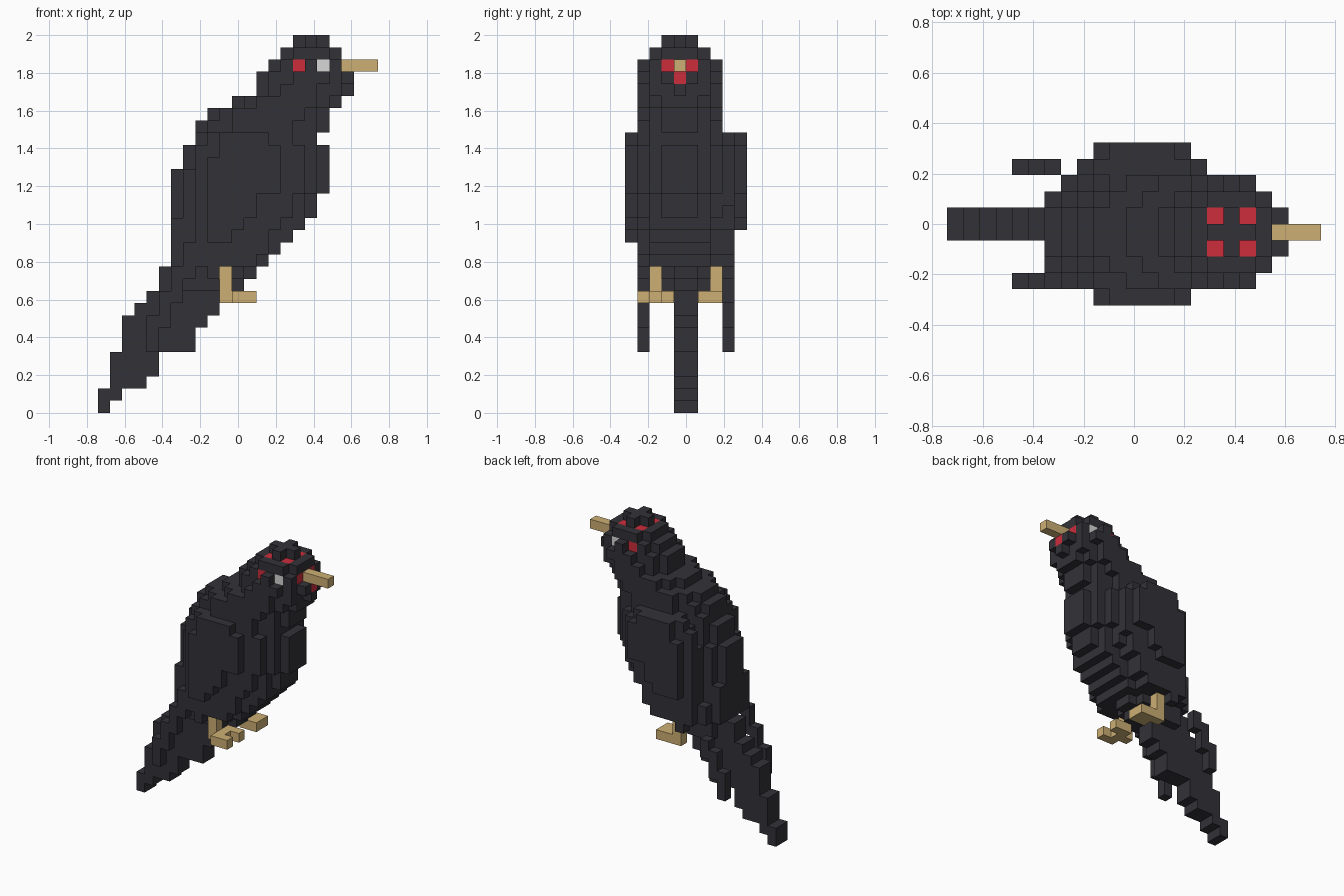
import bpy
import bmesh
from mathutils import Vector

UNIT = 2 / 31                      # edge length of one block
ORIGIN = Vector((-11.5, -5, 0))    # grid corner, in blocks

default_cube = bpy.data.objects.get("Cube")
if default_cube:
    bpy.data.objects.remove(default_cube, do_unlink=True)


def make_material(name, color):
    material = bpy.data.materials.new(name)
    material.use_nodes = True
    rgba = (*color, 1)
    material.diffuse_color = rgba
    shader = next(n for n in material.node_tree.nodes if n.type == 'BSDF_PRINCIPLED')
    shader.inputs["Base Color"].default_value = rgba
    return material


charcoal = make_material("charcoal feathers", (0.032, 0.031, 0.039))
red = make_material("red markings", (0.61, 0.026, 0.045))
tan = make_material("tan horn", (0.61, 0.43, 0.175))
pale = make_material("pale eye", (0.68, 0.68, 0.68))

parts = []      # (name, material, cells)
occupied = set()


def add_part(name, material, cells):
    """Claim every free grid cell for a part; earlier parts win."""
    free = set(cells) - occupied
    occupied.update(free)
    parts.append((name, material, free))


def box(i, j, k):
    """All cells in three inclusive ranges."""
    return {(a, b, c) for a in range(i[0], i[1] + 1)
            for b in range(j[0], j[1] + 1) for c in range(k[0], k[1] + 1)}


def build(name, material, cells):
    """Make the outer skin of a group of blocks."""
    bm = bmesh.new()
    corners = {}

    def corner(p):
        if p not in corners:
            corners[p] = bm.verts.new((Vector(p) + ORIGIN) * UNIT)
        return corners[p]

    for cell in sorted(cells):
        for axis in range(3):
            u, v = (axis + 1) % 3, (axis + 2) % 3
            for side in (0, 1):
                neighbour = list(cell)
                neighbour[axis] += 2 * side - 1
                if tuple(neighbour) in occupied:
                    continue
                loop = []
                for du, dv in ((0, 0), (1, 0), (1, 1), (0, 1)):
                    p = list(cell)
                    p[axis] += side
                    p[u] += du
                    p[v] += dv
                    loop.append(corner(tuple(p)))
                bm.faces.new(loop if side else loop[::-1])
    mesh = bpy.data.meshes.new(name)
    bm.to_mesh(mesh)
    bm.free()
    mesh.materials.append(material)
    bpy.context.collection.objects.link(bpy.data.objects.new(name, mesh))


# Beak and coloured face blocks
HEAD = (17, 4, 27)
add_part("beak", tan, box((20, 22), (4, 4), (28, 28)))
add_part("eyes", pale, {(18, 2, 28), (18, 6, 28)})
marks = {(HEAD[0] + a, HEAD[1] + b, 29) for a in (-1, 1) for b in (-1, 1)}
marks |= {(16, 2, 28), (16, 6, 28), (19, 3, 28), (19, 5, 28), (20, 4, 27)}
add_part("face_markings", red, marks)

# Legs with spread toes
for name, leg, toes in (("right", 2, (1, 3)), ("left", 7, (6, 7))):
    shape = box((10, 10), (leg, leg), (9, 11)) | box((11, 11), toes, (9, 9))
    shape |= {(12, toe, 9) for toe in toes}
    add_part(name + "_leg", tan, shape)

# Round head
ball = {c for c in box((14, 20), (1, 7), (24, 30))
        if sum((p - q) ** 2 for p, q in zip(c, HEAD)) <= 10}
add_part("head", charcoal, ball)

# Tail: back and front end of each layer, from the tip up
TAIL = [(0, 0), (0, 1), (1, 3), (1, 4), (1, 4), (2, 7), (2, 7), (2, 8), (3, 9),
        (4, 9), (5, 11), (5, 12)]
tail = set()
for k, span in enumerate(TAIL):
    tail |= box(span, (4, 5), (k, k))
add_part("tail", charcoal, tail)

# Body: back end, front end, right edge and left edge of each layer
BODY = [(6, 11, 3, 6), (6, 12, 3, 6), (6, 13, 1, 7), (6, 14, 1, 7),
        (6, 15, 1, 7), (6, 16, 1, 7), (6, 17, 1, 7), (6, 17, 1, 7), (6, 18, 1, 7),
        (6, 18, 1, 7), (7, 18, 1, 7), (7, 18, 1, 7), (8, 17, 1, 7), (8, 18, 1, 7),
        (9, 18, 1, 7), (11, 19, 1, 7), (13, 19, 1, 7), (13, 18, 2, 6), (14, 17, 2, 6)]
body = set()
for k, (back, front, right, left) in enumerate(BODY, start=10):
    ci, cj = (back + front) / 2, (right + left) / 2
    ri, rj = (front - back + 1) / 2, (left - right + 1) / 2
    # The trunk is squarer than the neck
    power = 2.7 if k < 23 else 2.1
    body |= {(i, j, k) for i, j, _ in box((back, front), (right, left), (k, k))
             if (abs(i - ci) / ri) ** power + (abs(j - cj) / rj) ** power <= 1}
add_part("body", charcoal, body)

# Wings: inner sheet, raised outer sheet and a thin hanging feather tip
INNER = [(9, 9), (8, 12), (8, 13), (8, 13), (8, 14), (8, 14),
         (8, 15), (8, 15), (8, 15), (8, 15), (8, 15), (9, 14)]
OUTER = [(9, 10), (9, 11), (9, 12), (9, 12), (9, 14), (9, 14), (9, 14), (10, 14), (10, 13)]
TIP = [(4, 4), (4, 4), (4, 5), (5, 5), (5, 6), (6, 6), (6, 7), (7, 7)]


def sheet(rows, start, j):
    cells = set()
    for k, span in enumerate(rows, start):
        cells |= box(span, (j, j), (k, k))
    return cells


right_wing = sheet(INNER, 11, 1) | sheet(OUTER, 14, 0) | sheet(TIP, 5, 1)
add_part("right_wing", charcoal, right_wing)
left_wing = sheet(INNER, 11, 8) | sheet(OUTER[1:], 15, 9) | sheet(TIP[:6], 5, 8)
add_part("left_wing", charcoal, left_wing)

for part in parts:
    build(*part)
